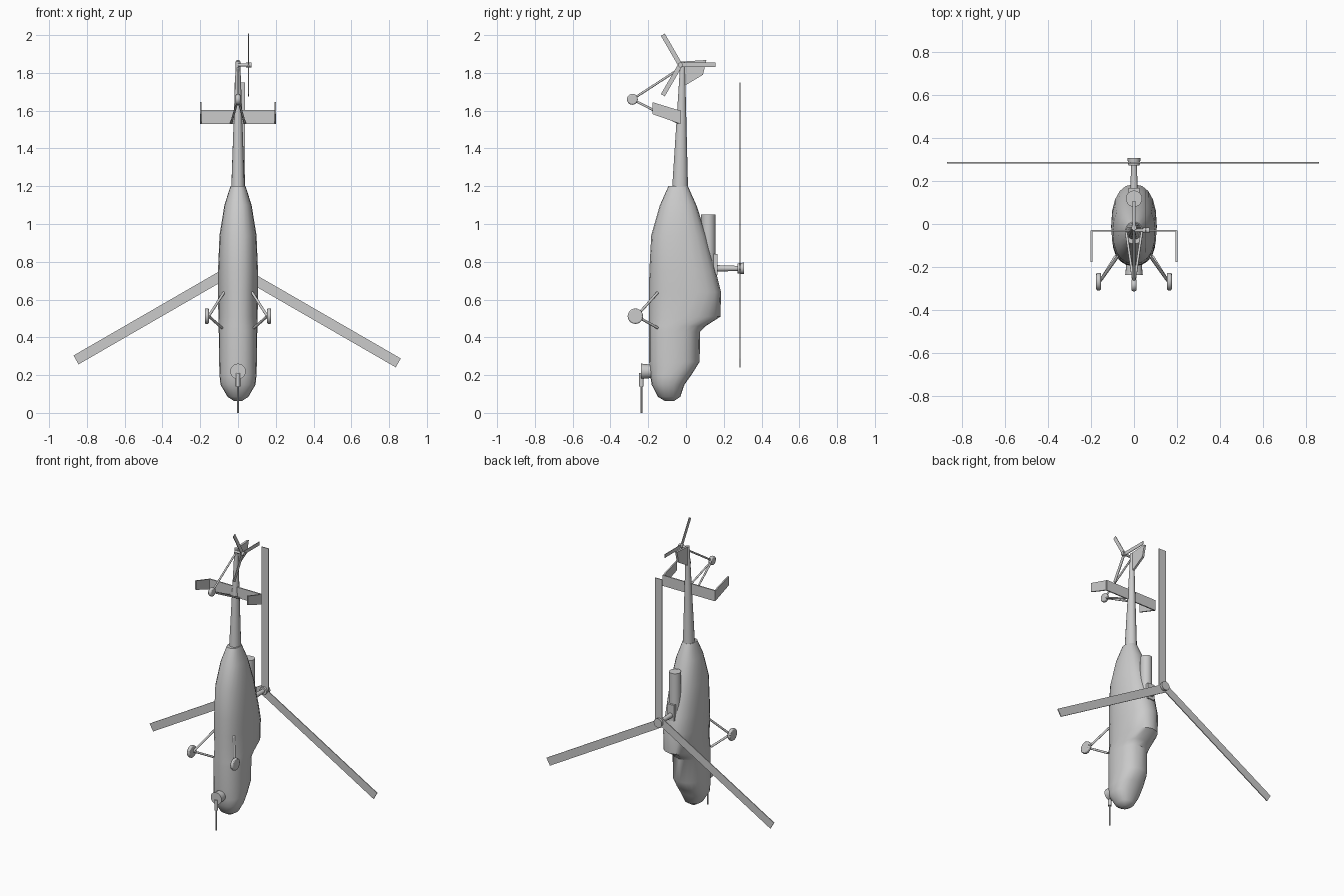
import bpy, bmesh, math
from mathutils import Vector, Matrix

if "Cube" in bpy.data.objects:
    bpy.data.objects.remove(bpy.data.objects["Cube"])

grey = bpy.data.materials.new("light_grey")
grey.diffuse_color = (0.6, 0.6, 0.6, 1)
grey.use_nodes = True
grey.node_tree.nodes["Principled BSDF"].inputs["Base Color"].default_value = grey.diffuse_color


def finish(name, bm, smooth=True):
    bmesh.ops.recalc_face_normals(bm, faces=bm.faces)
    me = bpy.data.meshes.new(name)
    bm.to_mesh(me)
    bm.free()
    ob = bpy.data.objects.new(name, me)
    bpy.context.collection.objects.link(ob)
    me.materials.append(grey)
    if smooth:
        bpy.ops.object.select_all(action='DESELECT')
        ob.select_set(True)
        bpy.context.view_layer.objects.active = ob
        bpy.ops.object.shade_smooth_by_angle(angle=math.radians(40))
    return ob


def rod(name, a, b, r1, r2=None, sides=12):
    """Round bar or cone from point a to point b."""
    a, b = Vector(a), Vector(b)
    bm = bmesh.new()
    m = Matrix.Translation((a + b) / 2) @ (b - a).to_track_quat('Z', 'Y').to_matrix().to_4x4()
    bmesh.ops.create_cone(bm, cap_ends=True, segments=sides, radius1=r1,
                          radius2=r1 if r2 is None else r2, depth=(b - a).length, matrix=m)
    return finish(name, bm)


def box(name, lo, hi):
    bm = bmesh.new()
    lo, hi = Vector(lo), Vector(hi)
    bmesh.ops.create_cube(bm, size=1, matrix=Matrix.Translation((lo + hi) / 2)
                          @ Matrix.Diagonal((*(hi - lo), 1)))
    return finish(name, bm, False)


def side_plate(name, x, t, pts):
    """Flat (y, z) outline of thickness t centred on x."""
    bm = bmesh.new()
    f = bm.faces.new([bm.verts.new((x - t / 2, y, z)) for y, z in pts])
    new = bmesh.ops.extrude_face_region(bm, geom=[f])["geom"]
    bmesh.ops.translate(bm, vec=(t, 0, 0), verts=[v for v in new if isinstance(v, bmesh.types.BMVert)])
    return finish(name, bm, False)


def loft(name, sections, power, sides=20):
    """Skin through superellipse sections (z, y_min, y_max, half_width)."""
    bm = bmesh.new()
    rings = []
    for z, y0, y1, w in sections:
        ring = []
        for i in range(sides):
            t = 2 * math.pi * i / sides
            c, s = math.cos(t), math.sin(t)
            x = w * math.copysign(abs(c) ** (2 / power), c)
            y = (y0 + y1) / 2 + (y1 - y0) / 2 * math.copysign(abs(s) ** (2 / power), s)
            ring.append(bm.verts.new((x, y, z)))
        rings.append(ring)
    for a, b in zip(rings, rings[1:]):
        for i in range(sides):
            j = (i + 1) % sides
            bm.faces.new((a[i], a[j], b[j], b[i]))
    bm.faces.new(rings[0])
    bm.faces.new(rings[-1])
    return finish(name, bm)


def wheel(name, centre, r, w):
    """Tyre with bevelled shoulders, axle along x."""
    c = Vector(centre)
    ob = rod(name, c - Vector((w / 2, 0, 0)), c + Vector((w / 2, 0, 0)), r, sides=20)
    mod = ob.modifiers.new("shoulder", 'BEVEL')
    mod.width, mod.segments = w * 0.28, 2
    return ob


# Cabin and engine hump, nose down
loft("fuselage", [
    (0.062, -0.11, -0.065, 0.02), (0.085, -0.148, -0.03, 0.055), (0.15, -0.182, -0.008, 0.093),
    (0.20, -0.190, 0.028, 0.098), (0.27, -0.195, 0.072, 0.100), (0.43, -0.196, 0.075, 0.102),
    (0.46, -0.196, 0.105, 0.103), (0.51, -0.196, 0.183, 0.104), (0.64, -0.196, 0.185, 0.106),
    (0.75, -0.194, 0.158, 0.106), (0.94, -0.184, 0.108, 0.098), (1.10, -0.138, 0.055, 0.072),
    (1.20, -0.093, 0.010, 0.040)], 2.3)
# Tail boom
loft("tail_boom", [(1.18, -0.074, 0.011, 0.036), (1.86, -0.030, -0.006, 0.012)], 2.0, 16)
side_plate("tail_fin", 0, 0.014, [(-0.01, 1.73), (0.09, 1.79), (0.108, 1.868), (-0.02, 1.86)])

# Stabilizer with end plates
box("stabilizer", (-0.198, -0.036, 1.53), (0.198, -0.028, 1.603))
for side in (-1, 1):
    side_plate("end_plate", side * 0.197, 0.009,
               [(-0.178, 1.645), (-0.03, 1.60), (-0.03, 1.53), (-0.178, 1.582)])

# Exhaust and rotor pylon
rod("exhaust", (0, 0.118, 0.70), (0, 0.118, 1.05), 0.038, sides=20)
box("rotor_pylon", (-0.025, 0.08, 0.73), (0.025, 0.168, 0.84))

# Main rotor
rod("rotor_mast", (0, 0.14, 0.765), (0, 0.285, 0.765), 0.018, 0.013)
rod("rotor_hub", (0, 0.272, 0.765), (0, 0.308, 0.765), 0.026, 0.031, 16)
hub = Matrix.Translation((0, 0.285, 0.765))
for k in range(3):
    blade = box("rotor_blade", (-0.018, -0.003, 0.0), (0.036, 0.003, 0.985))
    blade.matrix_world = hub @ Matrix.Rotation(k * math.tau / 3, 4, 'Y')

# Tail rotor
rod("tail_rotor_shaft", (0, -0.03, 1.842), (0.05, -0.03, 1.842), 0.008)
rod("tail_rotor_hub", (0.043, -0.03, 1.842), (0.072, -0.03, 1.842), 0.013)
for k in range(3):
    blade = box("tail_rotor_blade", (-0.002, 0, -0.012), (0.002, 0.185, 0.012))
    blade.matrix_world = Matrix.Translation((0.055, -0.03, 1.842)) @ Matrix.Rotation(k * math.tau / 3, 4, 'X')

# Main landing gear
for s in (-1, 1):
    hubp = (s * 0.155, -0.262, 0.512)
    wheel("main_wheel", (s * 0.165, -0.268, 0.512), 0.041, 0.022)
    rod("gear_strut", hubp, (s * 0.075, -0.15, 0.637), 0.007)
    rod("gear_brace", hubp, (s * 0.085, -0.15, 0.45), 0.007)

# Tail wheel
wheel("tail_wheel", (0, -0.284, 1.66), 0.029, 0.024)
rod("tail_wheel_strut", (0, -0.284, 1.66), (0, -0.03, 1.825), 0.006)
for s in (-1, 1):
    rod("tail_wheel_brace", (0, -0.284, 1.66), (s * 0.036, -0.04, 1.535), 0.006)

# Chin turret and gun
rod("turret", (0, -0.17, 0.22), (0, -0.238, 0.22), 0.034, 0.041, 20)
rod("gun_housing", (0, -0.236, 0.21), (0, -0.236, 0.14), 0.012)
rod("gun_barrel", (0, -0.236, 0.15), (0, -0.236, 0.0), 0.005)
